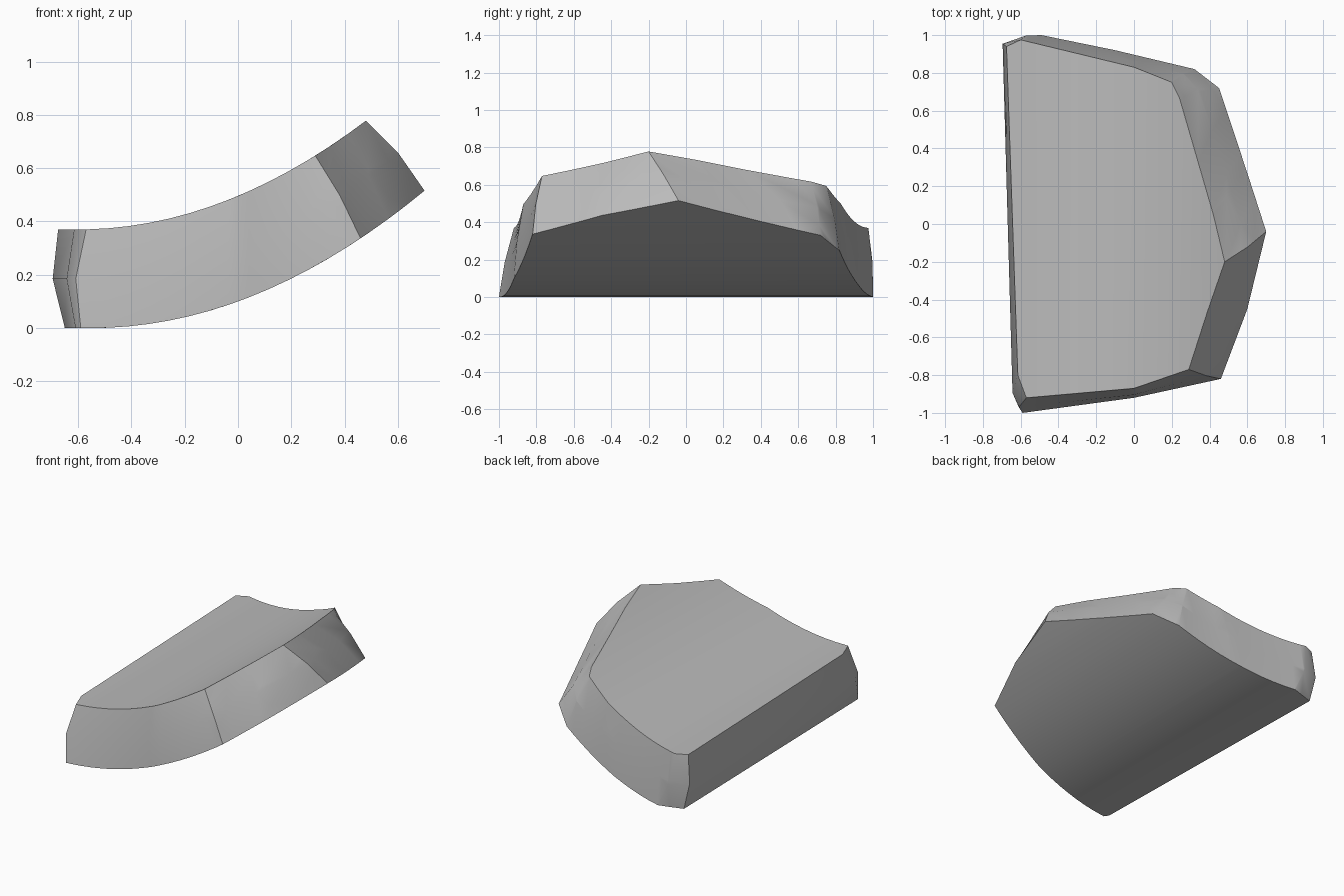
import bpy, bmesh, math

cube = bpy.data.objects.get("Cube")
if cube:
    bpy.data.objects.remove(cube, do_unlink=True)

# Matching outlines of the underside and the upper face, anticlockwise
BOTTOM = [(-.59, -1), (0, -.92), (.46, -.82), (.6, -.45), (.7, -.04), (.59, .3),
          (.45, .72), (.32, .82), (-.1, .92), (-.49, 1), (-.65, .95), (-.61, -.97)]
TOP = [(-.57, -.92), (0, -.87), (.29, -.77), (.39, -.46), (.48, -.2), (.42, .05),
       (.24, .67), (.2, .75), (0, .83), (-.6, .975), (-.675, .94), (-.615, -.8)]


def middle(a, b):
    # Slightly bulging middle of the broken edge
    x, y = (a[0] + b[0]) / 2, (a[1] + b[1]) / 2
    return x * (1.05 if x < -.5 else 1.02), y * 1.01


def bent(x, w):
    # Height across the thickness of the curved slab
    low = .33 * max(x + .55, 0) ** 2
    high = .37 + .35 * max(x + .6, 0) ** 2
    return low + (high - low) * w


# Flat slab: three rings joined by walls and capped
bm = bmesh.new()
outlines = [BOTTOM, [middle(a, b) for a, b in zip(BOTTOM, TOP)], TOP]
rings = [[bm.verts.new((x, y, k / 2)) for x, y in line] for k, line in enumerate(outlines)]
for lower, upper in zip(rings, rings[1:]):
    for i in range(len(lower)):
        j = (i + 1) % len(lower)
        bm.faces.new((lower[i], lower[j], upper[j], upper[i]))
bm.faces.new(rings[0][::-1])
bm.faces.new(rings[-1])

# Slice across the slab, then bend it upwards
for i in range(17):
    bmesh.ops.bisect_plane(bm, geom=bm.verts[:] + bm.edges[:] + bm.faces[:], dist=.0001,
                           plane_co=(-.56 + i * .075, 0, 0), plane_no=(1, 0, 0))
for v in bm.verts:
    v.co.z = bent(v.co.x, v.co.z)
bmesh.ops.triangulate(bm, faces=bm.faces[:])
bmesh.ops.recalc_face_normals(bm, faces=bm.faces[:])

mesh = bpy.data.meshes.new("curved_slab_fragment")
bm.to_mesh(mesh)
bm.free()
slab = bpy.data.objects.new("curved_slab_fragment", mesh)
bpy.context.collection.objects.link(slab)

# Plain grey stone
stone = bpy.data.materials.new("stone_grey")
stone.use_nodes = True
grey = (.5, .5, .5, 1)
stone.diffuse_color = grey
shader = stone.node_tree.nodes["Principled BSDF"]
shader.inputs["Base Color"].default_value = grey
shader.inputs["Roughness"].default_value = .8
mesh.materials.append(stone)

bpy.context.view_layer.objects.active = slab
slab.select_set(True)
bpy.ops.object.shade_smooth_by_angle(angle=math.radians(38))
